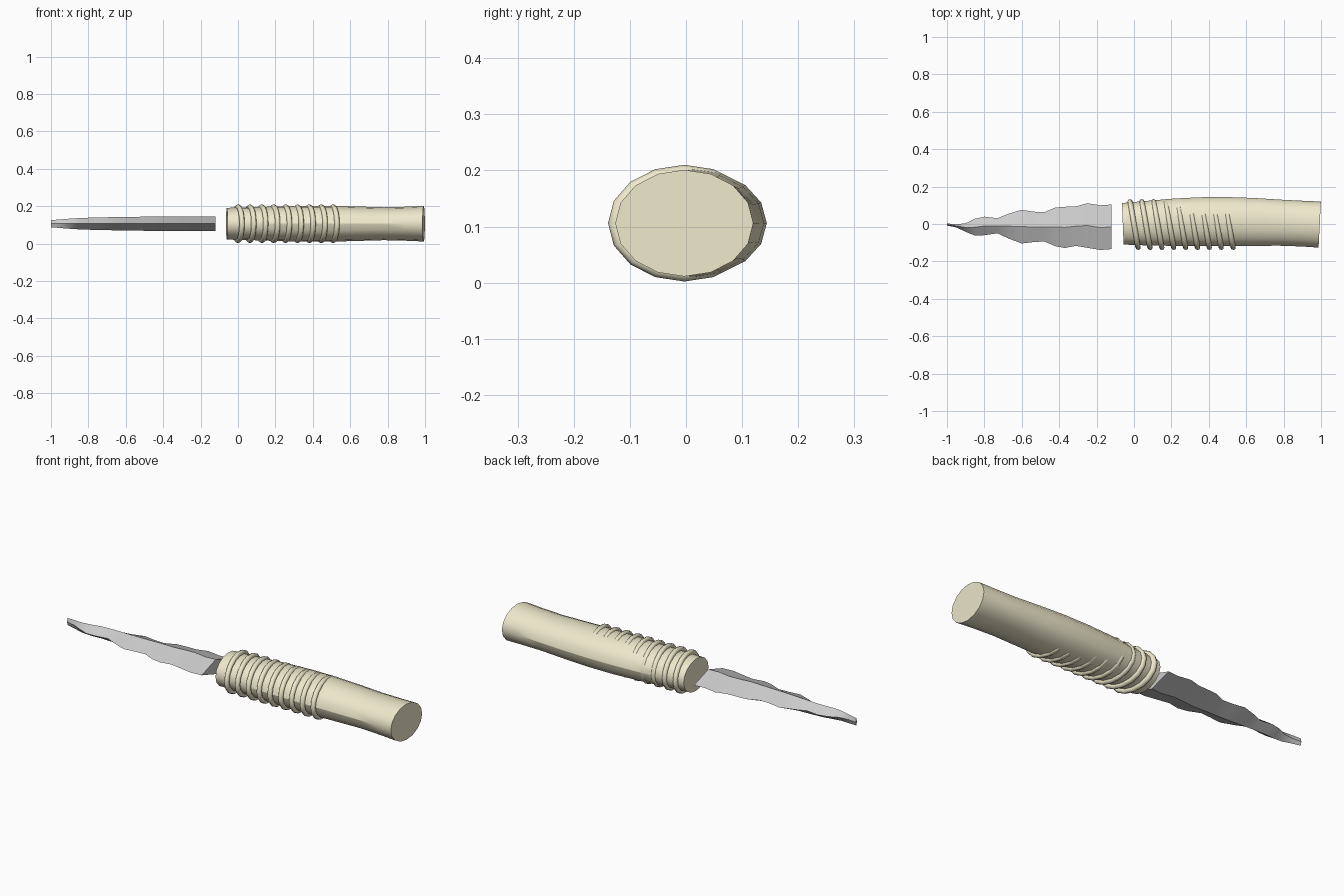
import bpy, bmesh, math

if "Cube" in bpy.data.objects:
    bpy.data.objects.remove(bpy.data.objects["Cube"])

CZ = 0.106  # height of the long axis


def loft(name, sections, closed=False, mat=None, angle=30):
    """Skin a list of equal-length point loops; cap the ends unless closed."""
    bm = bmesh.new()
    loops = [[bm.verts.new(p) for p in s] for s in sections]
    n, m = len(loops[0]), len(loops)
    for i in range(m if closed else m - 1):
        a, b = loops[i], loops[(i + 1) % m]
        for j in range(n):
            k = (j + 1) % n
            bm.faces.new((a[j], a[k], b[k], b[j]))
    if not closed:
        bm.faces.new(loops[0])
        bm.faces.new(loops[-1])
    bmesh.ops.recalc_face_normals(bm, faces=bm.faces)
    me = bpy.data.meshes.new(name)
    bm.to_mesh(me)
    bm.free()
    ob = bpy.data.objects.new(name, me)
    bpy.context.collection.objects.link(ob)
    if mat:
        me.materials.append(mat)
    bpy.ops.object.select_all(action='DESELECT')
    ob.select_set(True)
    bpy.context.view_layer.objects.active = ob
    bpy.ops.object.shade_smooth_by_angle(angle=math.radians(angle))
    return ob


cream = bpy.data.materials.new("cream")
cream.diffuse_color = (0.86, 0.81, 0.6, 1)
cream.use_nodes = True
cream.node_tree.nodes["Principled BSDF"].inputs["Base Color"].default_value = cream.diffuse_color

# Handle: x, back y, front y, half height, lean of the section
handle = [
    (-0.06, 0.112, -0.110, 0.085, -0.04), (0.08, 0.124, -0.115, 0.088, -0.04),
    (0.22, 0.136, -0.117, 0.093, -0.04), (0.36, 0.143, -0.118, 0.096, -0.02),
    (0.50, 0.144, -0.118, 0.096, 0.0), (0.64, 0.139, -0.117, 0.092, 0.02),
    (0.78, 0.130, -0.116, 0.088, 0.04), (0.90, 0.124, -0.120, 0.091, 0.04),
    (0.993, 0.120, -0.126, 0.095, 0.05),
]
N = 16
ANG = [2 * math.pi * i / N for i in range(N)]
sections = []
for x, yb, yf, rz, lean in handle:
    cy, ry = (yb + yf) / 2, (yb - yf) / 2
    sections.append([(x + lean * ry * math.cos(a), cy + ry * math.cos(a),
                      CZ + rz * math.sin(a)) for a in ANG])
loft("handle", sections, mat=cream)

# Leaning grip rings that sink into the back of the handle
for i in range(9):
    c = 0.0 + 0.0635 * i
    rings = []
    for a in ANG:
        loop = []
        for j in range(8):
            b = 2 * math.pi * j / 8
            d = 0.014 * math.cos(b)
            y = (0.122 + d) * math.cos(a) - 0.003
            loop.append((c - 0.17 * y + 0.014 * math.sin(b), y,
                         CZ + (0.09 + d) * math.sin(a)))
        rings.append(loop)
    loft(f"grip_ring_{i + 1}", rings, closed=True, mat=cream, angle=60)

# Wavy blade with a diamond section: x, back y, front y, half thickness
blade = [
    (-1.00, 0.003, -0.008, 0.019), (-0.95, -0.002, -0.018, 0.023),
    (-0.90, 0.004, -0.042, 0.027), (-0.85, 0.028, -0.062, 0.030),
    (-0.80, 0.039, -0.060, 0.032), (-0.73, 0.031, -0.050, 0.034),
    (-0.67, 0.055, -0.078, 0.035), (-0.60, 0.076, -0.104, 0.036),
    (-0.54, 0.066, -0.097, 0.037), (-0.48, 0.063, -0.093, 0.038),
    (-0.42, 0.088, -0.119, 0.039), (-0.37, 0.092, -0.128, 0.039),
    (-0.31, 0.094, -0.117, 0.039), (-0.25, 0.111, -0.127, 0.039),
    (-0.18, 0.100, -0.139, 0.039), (-0.12, 0.104, -0.134, 0.039),
]
loft("wavy_blade", [[(x, yb, CZ), (x, (yb + yf) / 2, CZ + t), (x, yf, CZ),
                     (x, (yb + yf) / 2, CZ - t)] for x, yb, yf, t in blade])
